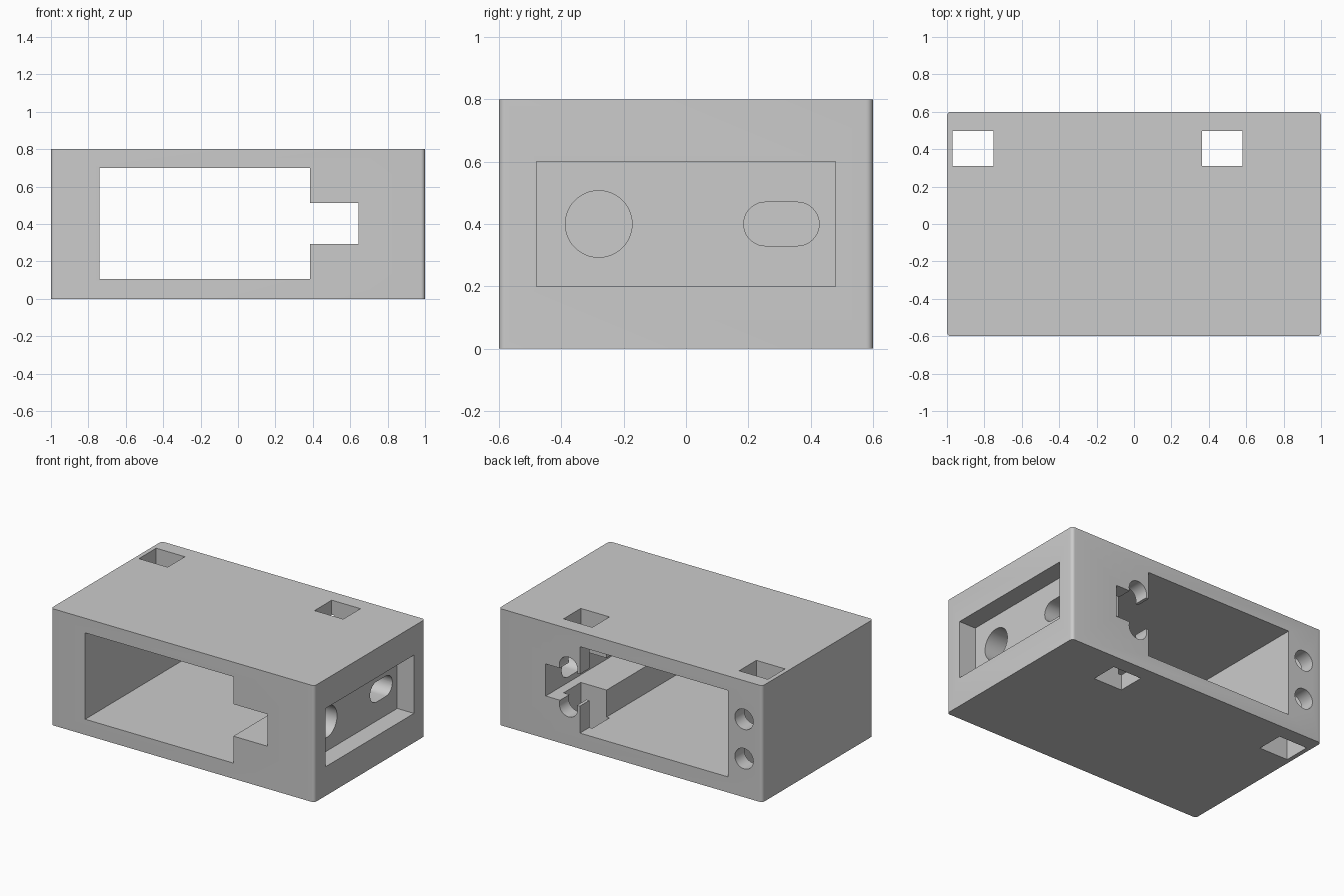
import bpy, bmesh, math
from mathutils import Matrix, Vector

if "Cube" in bpy.data.objects:
    bpy.data.objects.remove(bpy.data.objects["Cube"])

cutters = []


def add_prism(name, outline, axis, start, end):
    """Extrude a 2D outline along x, y or z between start and end."""
    place = {'x': lambda a, b, d: (d, a, b),
             'y': lambda a, b, d: (a, d, b),
             'z': lambda a, b, d: (a, b, d)}[axis]
    bm = bmesh.new()
    face = bm.faces.new([bm.verts.new(place(a, b, start)) for a, b in outline])
    ext = bmesh.ops.extrude_face_region(bm, geom=[face])
    moved = [v for v in ext['geom'] if isinstance(v, bmesh.types.BMVert)]
    bmesh.ops.translate(bm, verts=moved, vec=Vector(place(0, 0, end - start)))
    bmesh.ops.recalc_face_normals(bm, faces=bm.faces)
    mesh = bpy.data.meshes.new(name)
    bm.to_mesh(mesh)
    bm.free()
    ob = bpy.data.objects.new(name, mesh)
    bpy.context.collection.objects.link(ob)
    return ob


def rounded(a0, a1, b0, b1, r, n):
    """Rounded rectangle outline, n segments per corner."""
    pts = []
    corners = [(a1 - r, b1 - r), (a0 + r, b1 - r), (a0 + r, b0 + r), (a1 - r, b0 + r)]
    for q, (ca, cb) in enumerate(corners):
        for i in range(n + 1):
            t = math.pi / 2 * (q + i / n)
            p = (ca + r * math.cos(t), cb + r * math.sin(t))
            if all(math.dist(p, o) > 1e-5 for o in pts):
                pts.append(p)
    return pts


def rect(a0, a1, b0, b1):
    return [(a0, b0), (a1, b0), (a1, b1), (a0, b1)]


def circle(a, b, r):
    return rounded(a - r, a + r, b - r, b + r, r, 12)


def cut(name, outline, axis, start, end):
    ob = add_prism(name, outline, axis, start, end)
    ob.hide_render = True
    cutters.append(ob)


# Body with rounded upright edges
body = add_prism('housing_body', rounded(-1, 1, -0.6, 0.6, 0.022, 6), 'z', 0, 0.8)

# Front-to-back window with its side notch
window = [(-0.74, 0.107), (0.385, 0.107), (0.385, 0.292), (0.645, 0.292),
          (0.645, 0.512), (0.385, 0.512), (0.385, 0.7), (-0.74, 0.7)]
cut('window_cutter', window, 'y', -0.8, 0.8)

# Side recess, with a round and an oblong opening into the notch
cut('recess_cutter', rect(-0.48, 0.48, 0.2, 0.6), 'x', 0.873, 1.2)
cut('round_hole_cutter', circle(-0.28, 0.4, 0.107), 'x', 0.6, 0.95)
cut('slot_cutter', rounded(0.185, 0.427, 0.33, 0.47, 0.0699, 10), 'x', 0.6, 0.95)

# Square nut shafts, each met by two screw holes from the back
for x in (-0.861, 0.472):
    cut('nut_shaft_cutter', rect(x - 0.109, x + 0.109, 0.311, 0.498), 'z', -0.2, 1.0)
    for z in (0.265, 0.535):
        cut('screw_hole_cutter', circle(x, z, 0.07), 'y', 0.42, 0.8)

for c in cutters:
    m = body.modifiers.new(c.name, 'BOOLEAN')
    m.operation = 'DIFFERENCE'
    m.solver = 'EXACT'
    m.object = c

# Bake the cuts and remove the helpers
graph = bpy.context.evaluated_depsgraph_get()
baked = bpy.data.meshes.new_from_object(body.evaluated_get(graph))
body.modifiers.clear()
body.data = baked
for c in cutters:
    bpy.data.objects.remove(c, do_unlink=True)

bpy.ops.object.select_all(action='DESELECT')
body.select_set(True)
bpy.context.view_layer.objects.active = body
bpy.ops.object.shade_smooth_by_angle(angle=math.radians(30))
